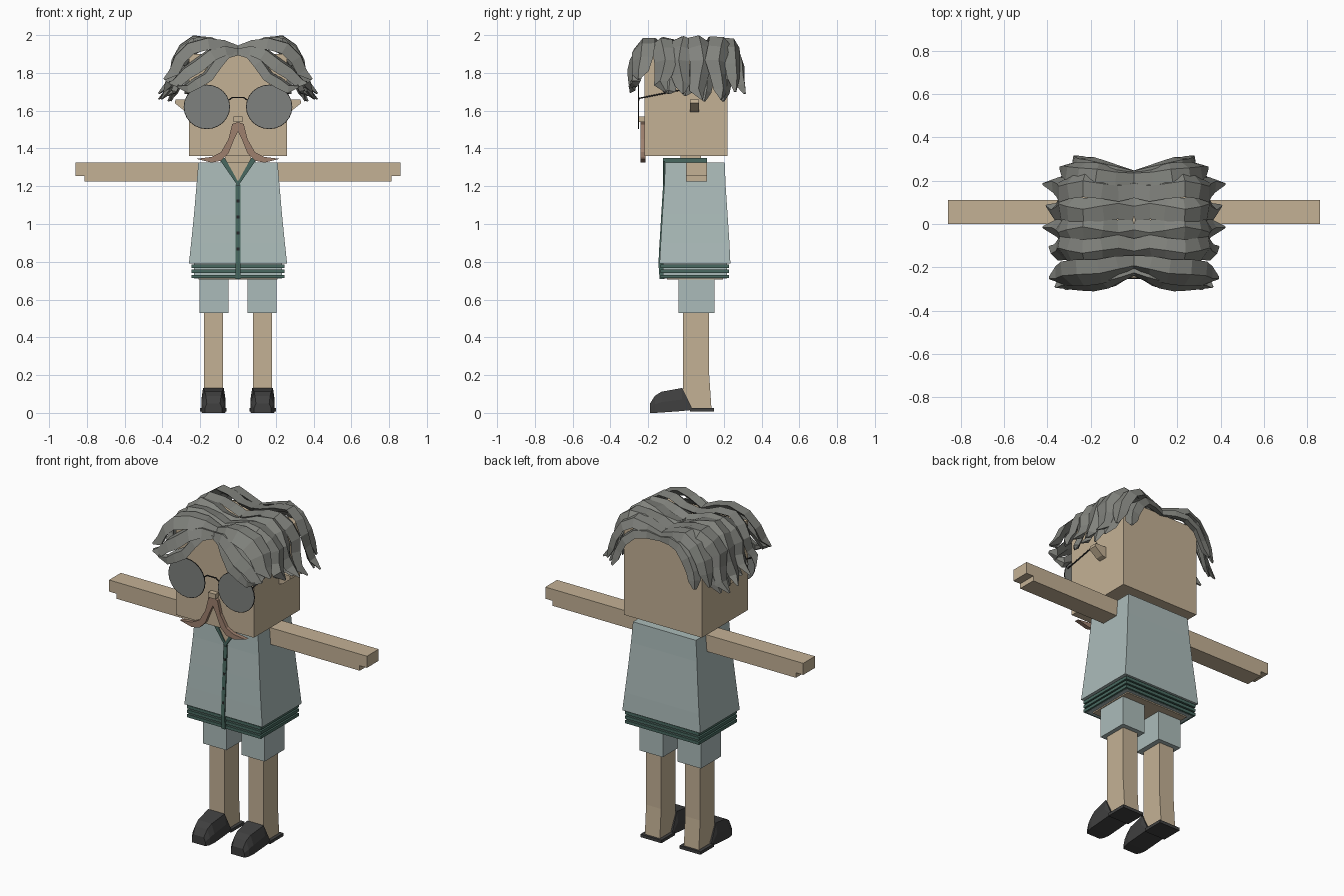
import bpy, bmesh, math
from mathutils import Vector

cube = bpy.data.objects.get("Cube")
if cube:
    bpy.data.objects.remove(cube)


def material(name, rgb):
    m = bpy.data.materials.new(name)
    m.use_nodes = True
    m.diffuse_color = (*rgb, 1)
    m.node_tree.nodes["Principled BSDF"].inputs["Base Color"].default_value = (*rgb, 1)
    return m


skin = material("skin tan", (.55, .44, .30))
cloth = material("pale blue cloth", (.41, .50, .49))
green = material("dark green trim", (.065, .14, .115))
hair = material("grey hair", (.22, .225, .205))
glass = material("grey lens", (.21, .22, .21))
brown = material("brown moustache", (.34, .215, .155))
shoe = material("shoe black", (.05, .05, .05))
wire = material("black wire", (.02, .02, .02))


def loft(name, rings, mat, mirror=False):
    """Join equal rings of points into a closed solid."""
    bm = bmesh.new()
    loops = [[bm.verts.new(p) for p in r] for r in rings]
    n = len(loops[0])
    for a, b in zip(loops, loops[1:]):
        for i in range(n):
            j = (i + 1) % n
            bm.faces.new((a[i], a[j], b[j], b[i]))
    bm.faces.new(loops[0])
    bm.faces.new(loops[-1])
    bmesh.ops.recalc_face_normals(bm, faces=bm.faces)
    me = bpy.data.meshes.new(name)
    bm.to_mesh(me)
    bm.free()
    me.materials.append(mat)
    ob = bpy.data.objects.new(name, me)
    bpy.context.scene.collection.objects.link(ob)
    if mirror:
        ob.modifiers.new("Mirror", "MIRROR").use_mirror_merge = False
    return ob


def rect(x0, x1, y0, y1, z):
    return [(x0, y0, z), (x1, y0, z), (x1, y1, z), (x0, y1, z)]


def box(name, x, y, z, mat, mirror=False):
    return loft(name, [rect(*x, *y, z[0]), rect(*x, *y, z[1])], mat, mirror)


def plate(name, outline, y0, y1, mat, mirror=False):
    """Extrude an x-z outline along y."""
    return loft(name, [[(x, y, z) for x, z in outline] for y in (y0, y1)], mat, mirror)


def rod(name, points, r, mat, mirror=False):
    cu = bpy.data.curves.new(name, "CURVE")
    cu.dimensions = "3D"
    cu.bevel_depth = r
    cu.bevel_resolution = 1
    sp = cu.splines.new("POLY")
    sp.points.add(len(points) - 1)
    for q, p in zip(sp.points, points):
        q.co = (*p, 1)
    cu.materials.append(mat)
    ob = bpy.data.objects.new(name, cu)
    bpy.context.scene.collection.objects.link(ob)
    if mirror:
        ob.modifiers.new("Mirror", "MIRROR").use_mirror_merge = False


def lock(name, path, widths, thick):
    """A faceted, ridged hair lock that follows a path over the head."""
    path = [Vector(p) for p in path]
    rings = []
    for i, p in enumerate(path):
        t = (path[min(i + 1, len(path) - 1)] - path[max(i - 1, 0)]).normalized()
        out = p - Vector((0, 0, 1.6))
        out = (out - t * out.dot(t)).normalized()
        side = t.cross(out)
        w, h = widths[i], thick * min(1, widths[i] / .03)
        rings.append([p - side * w, p - side * w * .1 + out * h,
                      p + side * w, p - out * h * .6])
    loft(name, rings, hair, True)


# Head, ears, nose and neck
box("head", (-.26, .26), (-.22, .22), (1.36, 1.9), skin)
plate("ear", [(.25, 1.59), (.285, 1.6), (.335, 1.64), (.33, 1.66), (.25, 1.66)],
      .02, .07, skin, True)
box("nose", (-.024, .024), (-.25, -.21), (1.54, 1.57), skin)
box("neck", (-.07, .07), (-.03, .08), (1.31, 1.37), skin)

# Moustache
plate("moustache", [(0, 1.54), (.03, 1.53), (.05, 1.45), (.09, 1.38), (.14, 1.355),
                    (.22, 1.345), (.14, 1.325), (.09, 1.335), (.05, 1.375),
                    (.02, 1.45), (0, 1.49)], -.24, -.215, brown, True)

# Glasses
circle = [(.165 + .12 * math.cos(a), 1.62 + .115 * math.sin(a))
          for a in (math.tau * k / 24 for k in range(24))]
plate("lens", circle, -.254, -.248, glass, True)
rod("lens_rim", [(x, -.251, z) for x, z in circle + circle[:1]], .003, wire, True)
rod("bridge", [(-.05, -.251, 1.655), (-.03, -.251, 1.67), (.03, -.251, 1.67),
               (.05, -.251, 1.655)], .004, wire)
rod("temple", [(.264, -.25, 1.665), (.264, .0, 1.715)], .004, wire, True)

# Shirt body, flared to the bottom
levels = [(.79, .26, -.14, .235), (.9, .248, -.134, .23), (1.05, .233, -.125, .22),
          (1.2, .22, -.115, .21), (1.325, .21, -.11, .205)]
loft("shirt", [rect(-x, x, a, b, z) for z, x, a, b in levels], cloth)
box("hem", (-.234, .234), (-.122, .216), (.712, .8), cloth)
box("waist_underside", (-.21, .21), (-.1, .195), (.705, .714), skin)
for k in range(3):
    z = .713 + k * .027
    box("hem_band", (-.246, .246), (-.134, .228), (z, z + .018), green)

# Placket, buttons, open neck and collar
loft("placket", [rect(-.012, .012, y - .006, y + .02, z) for z, y in
                 [(.71, -.134), (.79, -.14), (.9, -.134), (1.05, -.125), (1.21, -.115)]], green)
for k in range(5):
    z = .86 + k * .085
    y = -.147 + (z - .79) * .06
    box("button", (-.007, .007), (y, y + .015), (z, z + .015), wire)
plate("open_neck", [(0, 1.215), (.08, 1.328), (-.08, 1.328)], -.118, -.1, skin)
plate("lapel", [(0, 1.2), (.09, 1.33), (.088, 1.35), (.07, 1.35), (0, 1.225)],
      -.123, -.1, green, True)
box("collar_side", (.072, .092), (-.11, .11), (1.32, 1.35), green, True)
box("collar_back", (-.09, .09), (.09, .11), (1.32, 1.35), green)

# Arms with a notched hand
plate("arm", [(.19, 1.225), (.812, 1.225), (.812, 1.255), (.86, 1.255),
              (.86, 1.325), (.19, 1.325)], 0, .112, skin, True)

# Legs, shorts and shoes
box("shorts_leg", (.05, .205), (-.04, .15), (.53, .72), cloth, True)
loft("leg", [rect(.08, .18, -.015, b, z) for z, b in
             [(.02, .135), (.2, .123), (.55, .123)]], skin, True)
box("shoe_heel", (.06, .2), (.02, .148), (.008, .026), shoe, True)
loft("shoe_upper", [
    [(.13 - b, y, z0), (.13 + b, y, z0), (.13 + b, y, (z0 + z1) / 2),
     (.13 + t, y, z1), (.13 - t, y, z1), (.13 - b, y, (z0 + z1) / 2)]
    for y, z0, z1, b, t in [(-.19, 0, .05, .045, .035), (-.165, 0, .09, .058, .04),
                            (-.13, .002, .112, .064, .045), (-.02, .01, .132, .064, .055),
                            (.03, .015, .03, .064, .06)]], shoe, True)

# Side locks: from the centre parting, over the crown, down past the temples
for k, (y, x_tip, z_tip, lift) in enumerate([
        (-.12, .39, 1.7, -.01), (-.03, .42, 1.69, .0), (.07, .405, 1.66, .005),
        (.17, .42, 1.66, .0)]):
    s = .012 * (-1) ** k
    path = [(0, y, 1.915), (.08, y + s, 1.935), (.15, y, 1.962), (.23, y - s, 1.968 + lift),
            (.29, y, 1.925 + lift), (.325, y + s, 1.86), (.335, y, 1.79),
            (.36, y - s, z_tip + .045), (x_tip, y + .015, z_tip)]
    lock("side_lock", path, [.055, .062, .058, .063, .058, .062, .05, .04, .006], .028)
    # Short flick below each lock
    lock("side_flick", [(.29, y + .03, 1.84), (.31, y + .035, 1.76), (.335, y + .03, 1.7),
                        (x_tip - .05, y + .025, z_tip - .01)], [.04, .045, .035, .008], .02)

# Fringe locks sweeping out from the parting
lock("fringe_upper", [(0, -.18, 1.915), (.08, -.2, 1.945), (.16, -.22, 1.955),
                      (.25, -.225, 1.93), (.31, -.23, 1.87), (.34, -.24, 1.8),
                      (.39, -.25, 1.765)], [.04, .06, .065, .07, .065, .05, .008], .03)
lock("fringe_middle", [(0, -.215, 1.91), (.07, -.235, 1.915), (.14, -.255, 1.895),
                       (.21, -.265, 1.84), (.27, -.265, 1.8), (.33, -.27, 1.74),
                       (.365, -.29, 1.75)], [.02, .04, .055, .06, .055, .04, .008], .03)
lock("fringe_lower", [(0, -.23, 1.9), (.06, -.24, 1.895), (.11, -.26, 1.85),
                      (.16, -.275, 1.78), (.22, -.275, 1.745), (.27, -.28, 1.715),
                      (.32, -.3, 1.73)], [.012, .03, .04, .04, .04, .03, .008], .025)

# Back locks arching down to the rear corners
lock("back_lock_upper", [(0, .215, 1.91), (.09, .22, 1.94), (.17, .235, 1.96),
                         (.24, .24, 1.92), (.29, .245, 1.84), (.31, .25, 1.77),
                         (.34, .26, 1.7)], [.04, .05, .055, .055, .05, .04, .008], .028)
lock("back_lock_lower", [(0, .232, 1.895), (.08, .245, 1.91), (.15, .262, 1.9),
                         (.21, .275, 1.85), (.245, .28, 1.78), (.26, .29, 1.73),
                         (.275, .31, 1.69)], [.02, .035, .04, .045, .04, .035, .01], .028)
